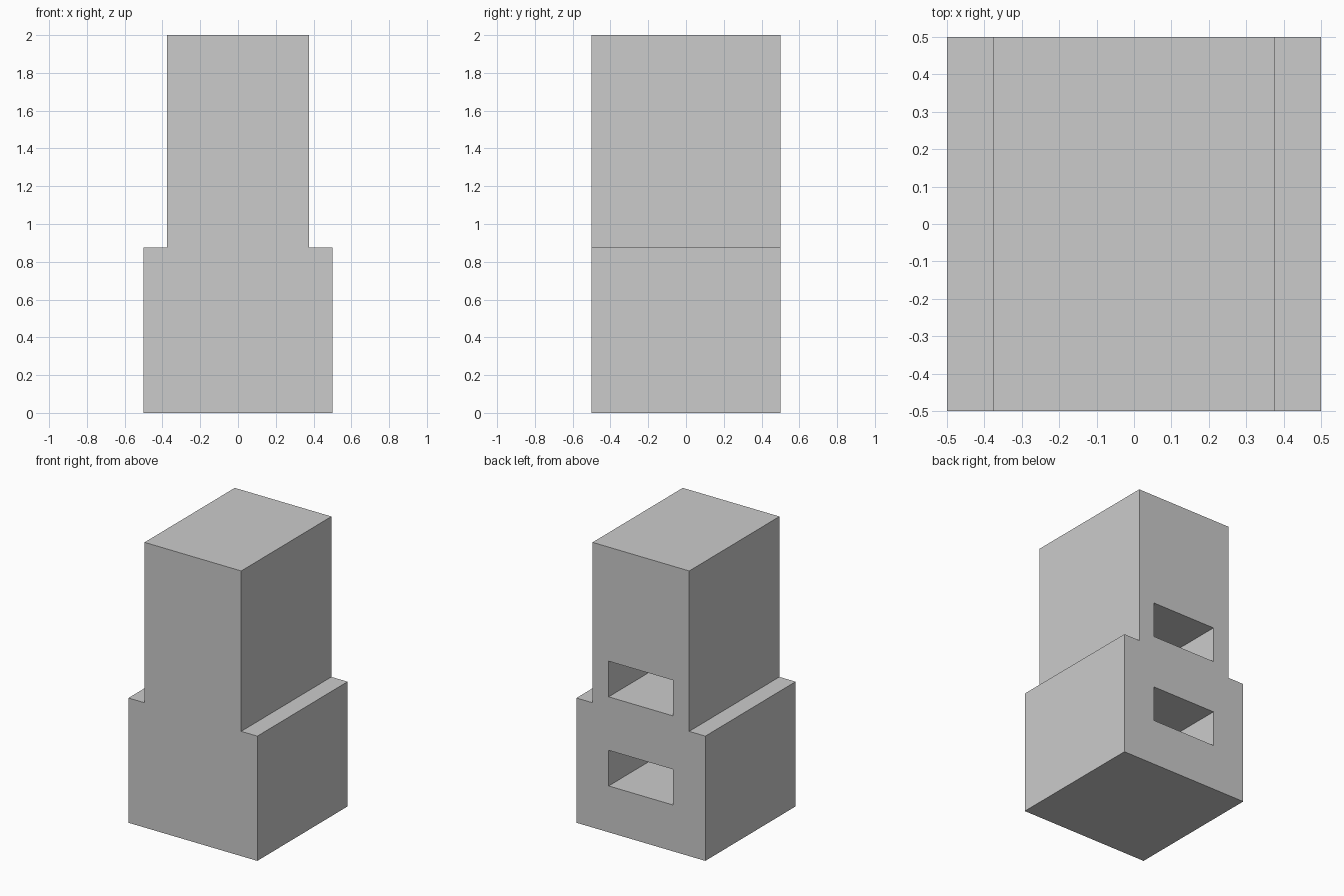
import bpy

if "Cube" in bpy.data.objects:
    bpy.data.objects.remove(bpy.data.objects["Cube"])

def box(name, x, y, z):
    """Axis-aligned box from (min, max) ranges."""
    bpy.ops.mesh.primitive_cube_add(size=1, location=[sum(r) / 2 for r in (x, y, z)])
    ob = bpy.context.object
    ob.name = name
    ob.scale = [r[1] - r[0] for r in (x, y, z)]
    bpy.ops.object.transform_apply(location=True, rotation=False, scale=True)
    return ob

# Stepped body: half profile mirrored in x, extruded along y
half = [(0.5, 0), (0.5, 0.875), (0.375, 0.875), (0.375, 2)]
profile = half + [(-x, z) for x, z in reversed(half)]
mesh = bpy.data.meshes.new("stepped_body")
n = len(profile)
verts = [(x, y, z) for y in (-0.5, 0.5) for x, z in profile]
faces = [tuple(range(n)), tuple(reversed(range(n, 2 * n)))]
faces += [(i, i + n, (i + 1) % n + n, (i + 1) % n) for i in range(n)]
mesh.from_pydata(verts, [], faces)
body = bpy.data.objects.new("stepped_body", mesh)
bpy.context.collection.objects.link(body)

# Two rectangular pockets cut into the back face
for i, z in enumerate((0.325, 0.95)):
    cutter = box(f"pocket_cutter_{i + 1}", (-0.25, 0.25), (0.0, 0.6), (z, z + 0.25))
    cutter.hide_render = True
    cutter.hide_set(True)
    mod = body.modifiers.new(f"pocket_{i + 1}", 'BOOLEAN')
    mod.operation = 'DIFFERENCE'
    mod.solver = 'EXACT'
    mod.object = cutter
